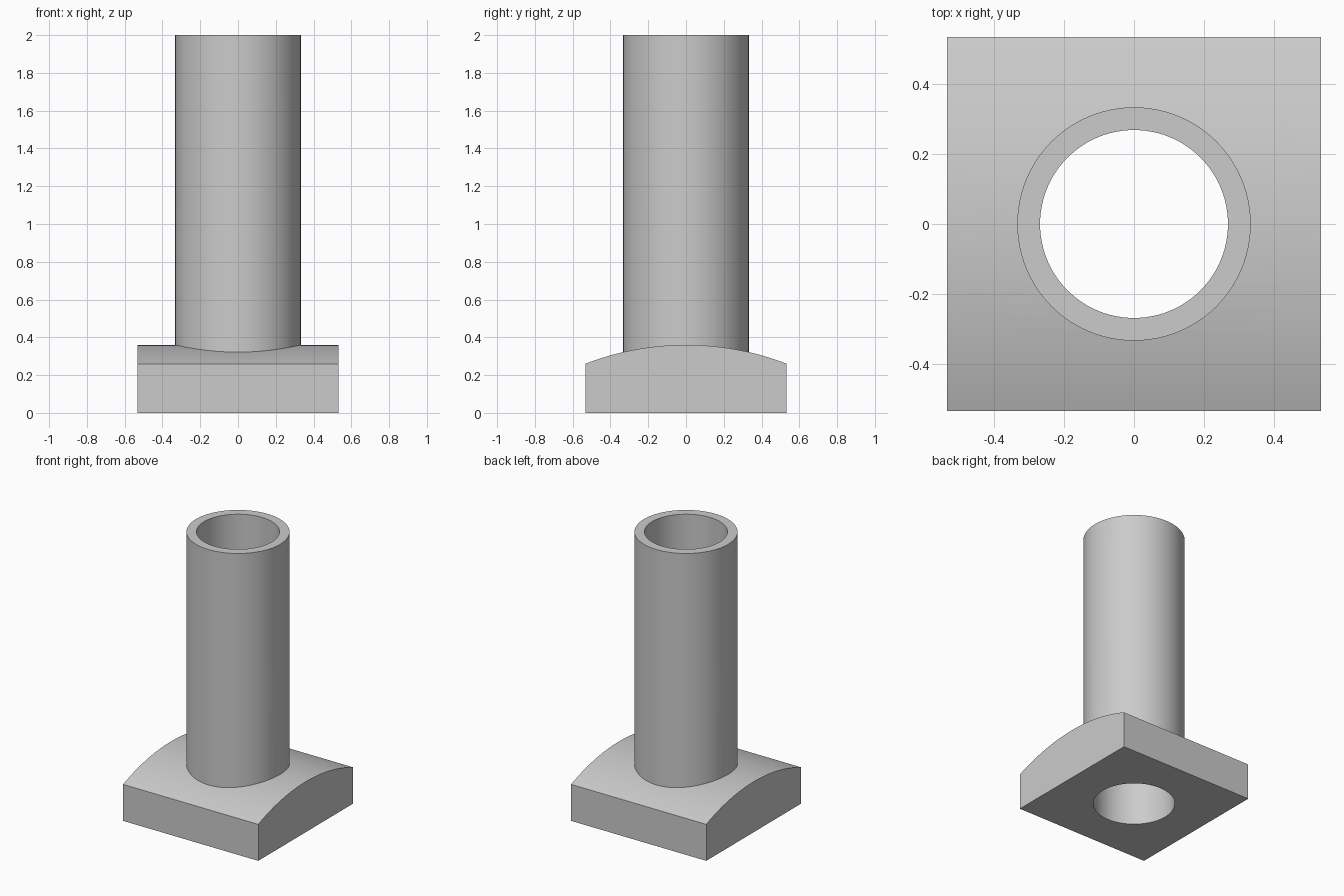
import bpy, bmesh, math

cube = bpy.data.objects.get("Cube")
if cube:
    bpy.data.objects.remove(cube, do_unlink=True)

HALF = 0.533        # half width of the square base
EDGE, CROWN = 0.26, 0.36
OUTER, INNER = 0.333, 0.268
HEIGHT = 2.0

grey = bpy.data.materials.new("plain grey")
grey.use_nodes = True
colour = (0.6, 0.6, 0.6, 1)
grey.diffuse_color = colour
grey.node_tree.nodes["Principled BSDF"].inputs["Base Color"].default_value = colour


def cylinder(name, radius, bottom, top):
    bpy.ops.mesh.primitive_cylinder_add(
        vertices=96, radius=radius, depth=top - bottom,
        location=(0, 0, (bottom + top) / 2))
    obj = bpy.context.object
    obj.name = name
    obj.data.materials.append(grey)
    return obj


def combine(target, tool, operation):
    mod = target.modifiers.new(operation.lower(), 'BOOLEAN')
    mod.operation = operation
    mod.solver = 'EXACT'
    mod.object = tool
    bpy.context.view_layer.objects.active = target
    bpy.ops.object.modifier_apply(modifier=mod.name)
    bpy.data.objects.remove(tool, do_unlink=True)


# Base block: side profile with an arched top, extruded along x
rise = CROWN - EDGE
radius = (HALF ** 2 + rise ** 2) / (2 * rise)
sweep = math.asin(HALF / radius)
steps = 32
profile = [(-HALF, 0), (HALF, 0)]
for i in range(steps + 1):
    a = sweep * (1 - 2 * i / steps)
    profile.append((radius * math.sin(a), CROWN - radius + radius * math.cos(a)))

bm = bmesh.new()
face = bm.faces.new([bm.verts.new((-HALF, y, z)) for y, z in profile])
side = bmesh.ops.extrude_face_region(bm, geom=[face])
moved = [v for v in side["geom"] if isinstance(v, bmesh.types.BMVert)]
bmesh.ops.translate(bm, verts=moved, vec=(2 * HALF, 0, 0))
bmesh.ops.recalc_face_normals(bm, faces=bm.faces)
mesh = bpy.data.meshes.new("tube_on_base")
bm.to_mesh(mesh)
bm.free()
mesh.materials.append(grey)
body = bpy.data.objects.new("tube_on_base", mesh)
bpy.context.collection.objects.link(body)

# Upright tube joined to the base, then bored right through
combine(body, cylinder("tube", OUTER, EDGE / 2, HEIGHT), 'UNION')
combine(body, cylinder("bore", INNER, -0.5, HEIGHT + 0.5), 'DIFFERENCE')

# Smooth curved walls with crisp edges
bpy.ops.object.select_all(action='DESELECT')
body.select_set(True)
bpy.context.view_layer.objects.active = body
bpy.ops.object.shade_smooth_by_angle(angle=math.radians(20))
